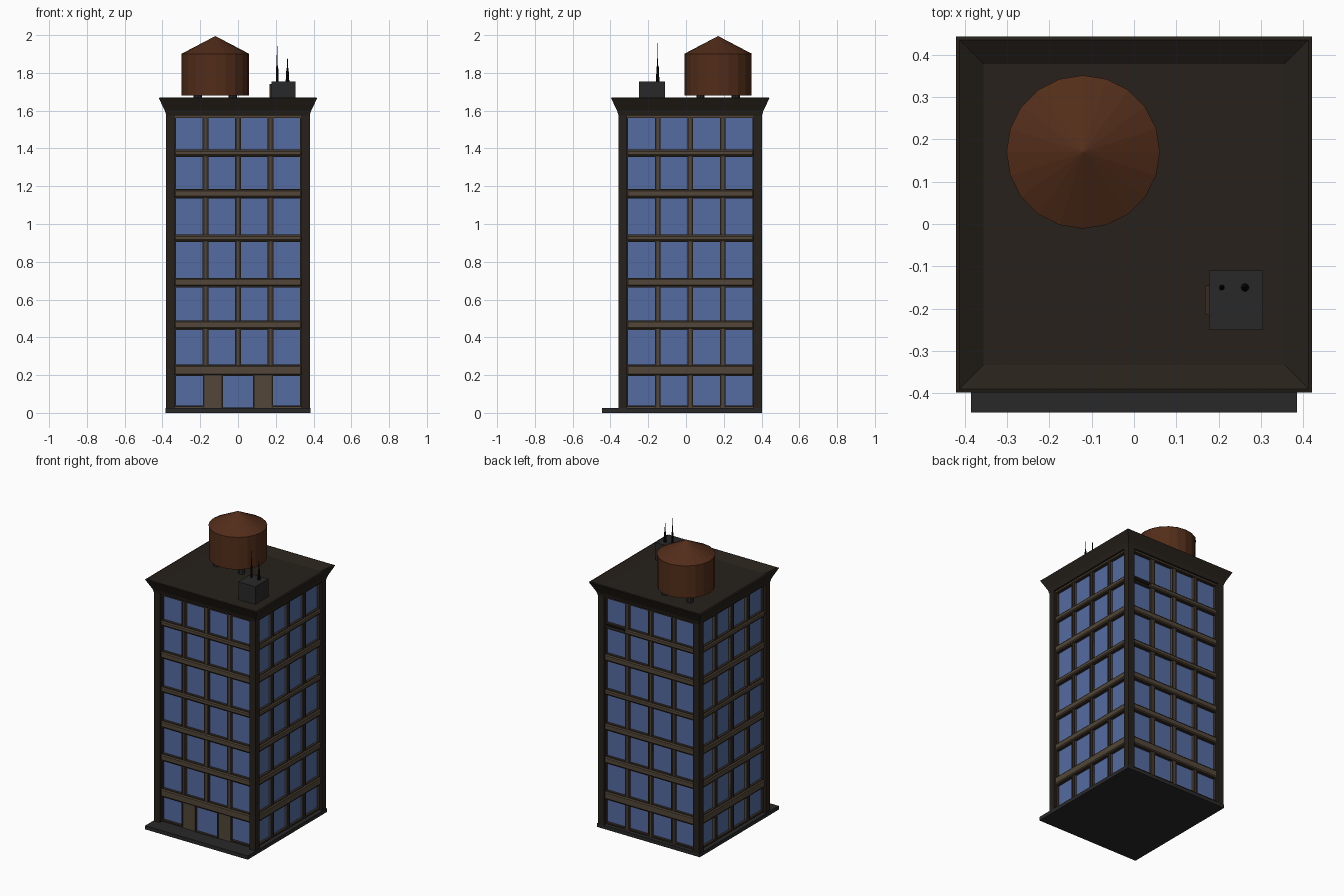
import bpy, bmesh, math
from mathutils import Matrix, Vector

if "Cube" in bpy.data.objects:
    bpy.data.objects.remove(bpy.data.objects["Cube"])

CY, H = 0.0225, 0.38          # tower centre in y, half width


def mat(name, r, g, b):
    m = bpy.data.materials.new(name)
    m.diffuse_color = (r, g, b, 1)
    m.use_nodes = True
    m.node_tree.nodes["Principled BSDF"].inputs["Base Color"].default_value = m.diffuse_color
    return m


STONE = mat("dark_stone", 0.020, 0.015, 0.011)
WALL = mat("brown_wall", 0.085, 0.062, 0.040)
FRAME = mat("frame_brown", 0.035, 0.024, 0.016)
GLASS = mat("blue_glass", 0.090, 0.150, 0.360)
GREY = mat("charcoal", 0.022, 0.022, 0.022)
RUST = mat("rusty_wood", 0.085, 0.026, 0.010)
BLACK = mat("black", 0.004, 0.004, 0.004)


def finish(bm, name, material):
    me = bpy.data.meshes.new(name)
    bmesh.ops.recalc_face_normals(bm, faces=bm.faces)
    bm.to_mesh(me)
    bm.free()
    ob = bpy.data.objects.new(name, me)
    bpy.context.collection.objects.link(ob)
    me.materials.append(material)
    return ob


def add_box(bm, x0, x1, y0, y1, z0, z1, rot=None):
    vs = bmesh.ops.create_cube(bm, size=1)["verts"]
    for v in vs:
        v.co = Vector(((x0 + x1) / 2 + v.co.x * (x1 - x0),
                       (y0 + y1) / 2 + v.co.y * (y1 - y0),
                       (z0 + z1) / 2 + v.co.z * (z1 - z0)))
        if rot:
            v.co = rot @ v.co


def box(name, material, *dims):
    bm = bmesh.new()
    add_box(bm, *dims)
    return finish(bm, name, material)


def lathe(name, material, cx, cy, profile, sides):
    """Revolve (radius, z) points; zero radius closes to a point."""
    bm = bmesh.new()
    rings = []
    for r, z in profile:
        n = sides if r > 0 else 1
        rings.append([bm.verts.new((cx + r * math.cos(2 * math.pi * i / sides),
                                    cy + r * math.sin(2 * math.pi * i / sides), z))
                      for i in range(n)])
    for a, b in zip(rings, rings[1:]):
        for i in range(sides):
            j = (i + 1) % sides
            q = [a[i % len(a)], a[j % len(a)], b[j % len(b)], b[i % len(b)]]
            bm.faces.new(list(dict.fromkeys(q)))
    return finish(bm, name, material)


# Plinth and entrance step
box("plinth", GREY, -0.385, 0.385, -0.445, 0.402, 0, 0.025)

# Corner pillars
bm = bmesh.new()
for sx in (-1, 1):
    for sy in (-1, 1):
        x, y = sx * (H - 0.0225), CY + sy * (H - 0.0225)
        add_box(bm, x - .0225, x + .0225, y - .0225, y + .0225, 0.02, 1.58)
finish(bm, "corner_pillars", STONE)

# Inner core behind the facades
c = H - 0.04
box("core", WALL, -c, c, CY - c, CY + c, 0.02, 1.58)

# Facades: local front at y = -H, turned about the tower axis
cols = [-0.2575, -0.0865, 0.0865, 0.2575]
rows = [(0.04, 0.195), (0.255, 0.44), (0.49, 0.665), (0.715, 0.905),
        (0.945, 1.135), (1.185, 1.355), (1.395, 1.56)]
W = 0.071
walls, bands, frames, glass = (bmesh.new() for _ in range(4))


def window(x0, x1, z0, z1, rot):
    t, a, b = 0.009, -H + 0.016, -H + 0.05
    add_box(glass, x0, x1, -H + 0.033, b, z0, z1, rot)
    for d in ((x0 - t, x0, z0 - t, z1 + t), (x1, x1 + t, z0 - t, z1 + t),
              (x0, x1, z0 - t, z0), (x0, x1, z1, z1 + t)):
        add_box(frames, d[0], d[1], a, b, d[2], d[3], rot)


for k in range(4):            # front, right, back, left
    rot = Matrix.Translation((0, CY, 0)) @ Matrix.Rotation(k * math.pi / 2, 4, 'Z')
    low = 0.225 if k == 0 else 0.02
    for x in (-0.172, 0, 0.172):
        add_box(walls, x - .0155, x + .0155, -H + .02, -H + .05, low, 1.575, rot)
    if k == 0:                # solid wall beside the door
        for s in (-1, 1):
            xa, xb = sorted((s * 0.086, s * 0.186))
            add_box(walls, xa, xb, -H + .02, -H + .05, 0.02, 0.225, rot)
        window(-0.08, 0.08, 0.028, 0.195, rot)
    for i, (z0, z1) in enumerate(rows):
        for j, x in enumerate(cols):
            if not (k == 0 and i == 0 and j in (1, 2)):
                window(x - W, x + W, z0, z1, rot)
        if i < 6:
            # one band segment is missing on the back
            xl = -0.186 if (k == 2 and i == 5) else -0.336
            add_box(bands, xl, 0.336, -H + .007, -H + .05,
                    z1 + .006, rows[i + 1][0] - .004, rot)
    add_box(walls, -0.336, 0.336, -H + .012, -H + .05, 1.565, 1.58, rot)
finish(walls, "wall_piers", WALL)
finish(frames, "window_frames", FRAME)
finish(glass, "window_glass", GLASS)
band = finish(bands, "floor_bands", WALL)
bev = band.modifiers.new("bevel", 'BEVEL')
bev.width, bev.segments = 0.006, 1
box("dark_gap", BLACK, 0.19, 0.334, CY + H - 0.042, CY + H - 0.034, 1.36, 1.39)

# Flared cornice with the sunken roof
s2 = math.sqrt(2)
bm = bmesh.new()
loops = []
for h, z in ((0.335, 1.575), (0.38, 1.575), (0.387, 1.60), (0.42, 1.667), (0.412, 1.67), (0.355, 1.635)):
    loops.append([bm.verts.new((sx * h, CY + sy * h, z))
                  for sx, sy in ((-1, -1), (1, -1), (1, 1), (-1, 1))])
for a, b in zip(loops, loops[1:]):
    for i in range(4):
        j = (i + 1) % 4
        bm.faces.new((a[i], a[j], b[j], b[i]))
bm.faces.new(loops[-1])
bm.faces.new(loops[0][::-1])
finish(bm, "cornice_and_roof", STONE)

# Water tank on four legs
TX, TY = -0.12, 0.17
lathe("tank_body", RUST, TX, TY, [(0, 1.68), (0.178, 1.68), (0.178, 1.9)], 20)
lathe("tank_roof", RUST, TX, TY, [(0, 1.9), (0.181, 1.9), (0, 1.995)], 20)
for i, (sx, sy) in enumerate(((-1, -1), (1, -1), (1, 1), (-1, 1))):
    lathe(f"tank_leg_{i}", GREY, TX + sx * .093, TY + sy * .093,
          [(0, 1.63), (0.022, 1.63), (0.022, 1.685), (0, 1.685)], 8)

# Roof hut with hatch and antennas
box("roof_hut", GREY, 0.177, 0.305, -0.25, -0.11, 1.63, 1.755)
box("roof_hut_door", FRAME, 0.168, 0.18, -0.215, -0.145, 1.63, 1.74)
lathe("tall_antenna", BLACK, 0.207, -0.15,
      [(0, 1.75), (0.007, 1.75), (0.006, 1.83), (0.003, 1.84), (0, 1.98)], 8)
lathe("short_antenna", BLACK, 0.262, -0.15,
      [(0, 1.75), (0.010, 1.75), (0.006, 1.82), (0.003, 1.83), (0, 1.91)], 8)
